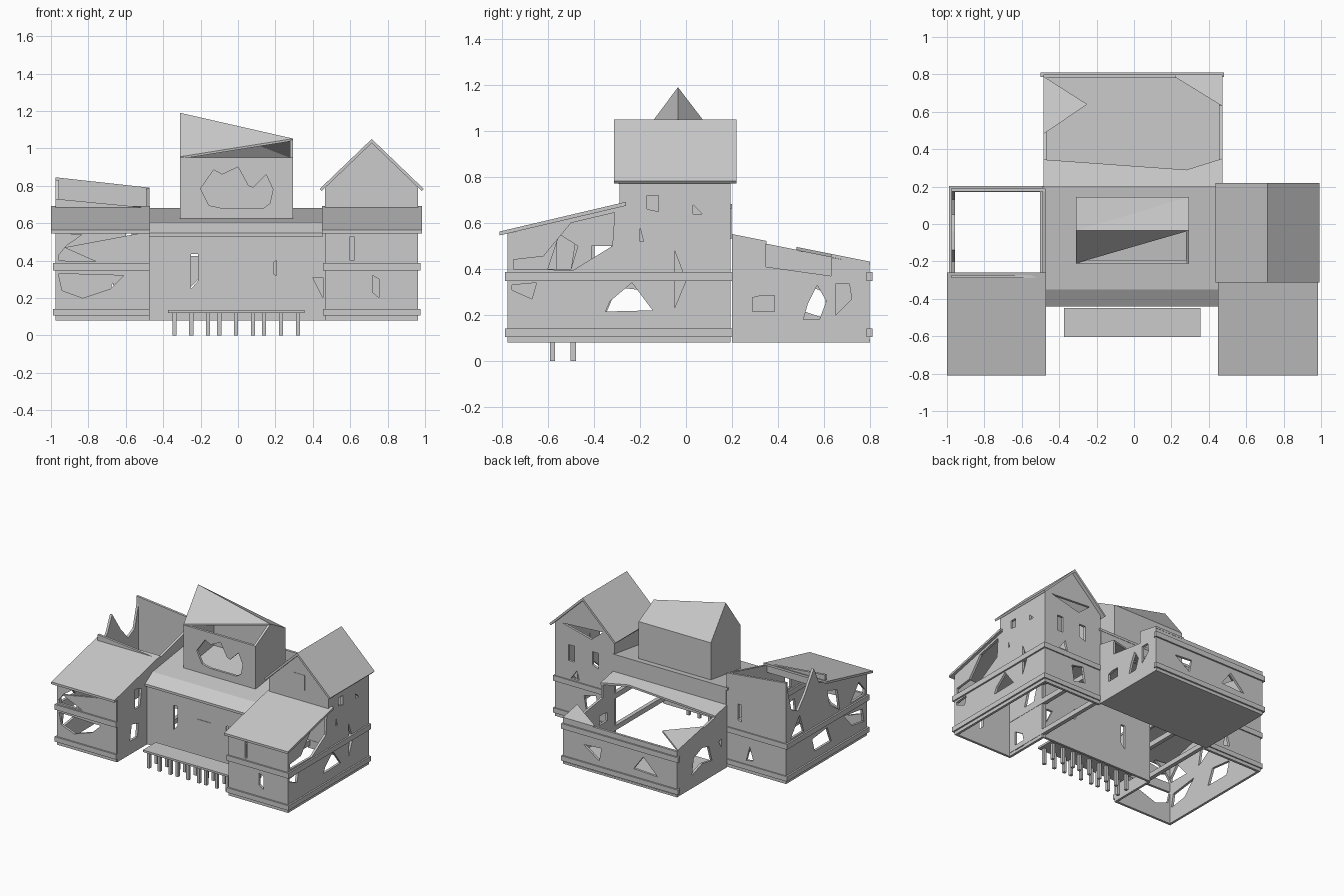
import bpy, bmesh
from mathutils import Vector

T = 0.018  # wall thickness


def plate(name, loops, vec):
    """Flat polygon (first loop) with holes (other loops), thickened along vec."""
    bm = bmesh.new()
    edges = []
    for loop in loops:
        vs = [bm.verts.new(p) for p in loop]
        edges += [bm.edges.new((vs[i - 1], vs[i])) for i in range(len(vs))]
    bmesh.ops.triangle_fill(bm, use_beauty=True, use_dissolve=False, edges=edges)
    ext = bmesh.ops.extrude_face_region(bm, geom=bm.faces[:], use_keep_orig=True)
    moved = [g for g in ext['geom'] if isinstance(g, bmesh.types.BMVert)]
    bmesh.ops.translate(bm, verts=moved, vec=Vector(vec))
    bmesh.ops.recalc_face_normals(bm, faces=bm.faces[:])
    me = bpy.data.meshes.new(name)
    bm.to_mesh(me)
    bm.free()
    ob = bpy.data.objects.new(name, me)
    bpy.context.collection.objects.link(ob)
    return ob


def wall_x(name, x, t, *loops):  # wall in the y-z plane
    return plate(name, [[(x, u, v) for u, v in l] for l in loops], (t, 0, 0))


def wall_y(name, y, t, *loops):  # wall in the x-z plane
    return plate(name, [[(u, y, v) for u, v in l] for l in loops], (0, t, 0))


def rect(a, b, c, d):
    return [(a, c), (b, c), (b, d), (a, d)]


def box(name, x0, x1, y0, y1, z0, z1):
    return wall_y(name, y0, y1 - y0, rect(x0, x1, z0, z1))


# Left wing walls, broken open at the top
wall_x("left_wing_outer_wall", -0.975, T,
       [(-.77, .08), (.19, .08), (.19, .84), (.13, .62), (.05, .58), (-.04, .68),
        (-.14, .83), (-.2, .7), (-.27, .675), (-.77, .555)],
       [(-.75, .4), (-.75, .44), (-.68, .52), (-.58, .4)],
       [(-.45, .4), (-.42, .56), (-.3, .6), (-.33, .48)],
       [(-.74, .2), (-.72, .3), (-.5, .33), (-.6, .22)],
       [(-.35, .2), (-.3, .32), (-.12, .3), (-.15, .2)],
       [(.14, .4), (.03, .54), (-.02, .4)])
wall_x("left_wing_inner_wall", -0.49, T,
       [(-.77, .08), (-.41, .08), (-.41, .5), (.19, .5), (.19, .79), (-.27, .675), (-.77, .555)],
       [(-.56, .4), (-.56, .55), (-.48, .53), (-.5, .4)],
       [(-.62, .18), (-.6, .3), (-.52, .28), (-.53, .18)])
wall_y("left_wing_front_wall", -0.775, T,
       rect(-.975, -.475, .08, .555),
       [(-.965, .4), (-.965, .42), (-.87, .54), (-.83, .54), (-.93, .47), (-.76, .395)],
       [(-.96, .33), (-.61, .32), (-.68, .25), (-.83, .2), (-.94, .24)])
wall_y("left_wing_back_wall", 0.175, T,
       [(-.975, .08), (-.475, .08), (-.475, .79), (-.975, .845)],
       [(-.6, .45), (-.6, .58), (-.57, .58), (-.57, .46)],
       [(-.7, .18), (-.67, .28), (-.64, .17)])
wall_y("left_wing_broken_gable", -0.29, T,
       [(-.975, .62), (-.475, .62), (-.475, .68), (-.56, .69), (-.975, .73)])

# Right wing walls with tall gabled tower
wall_x("right_wing_outer_wall", 0.945, T,
       [(-.77, .08), (.19, .08), (.19, .8), (-.29, .8), (-.29, .67), (-.77, .555)],
       [(-.75, .4), (-.75, .44), (-.62, .455), (-.5, .6), (-.31, .645), (-.32, .5), (-.49, .395)],
       [(-.76, .33), (-.65, .34), (-.67, .27), (-.76, .31)],
       [(-.35, .215), (-.33, .26), (-.235, .34), (-.145, .22)],
       [(-.05, .48), (0, .35), (-.05, .23)],
       [(-.17, .72), (-.12, .72), (-.12, .65), (-.17, .66)],
       [(.03, .68), (.07, .64), (.03, .64)],
       [(-.2, .52), (-.2, .58), (-.185, .52)])
wall_x("right_wing_inner_wall", 0.465, T,
       [(-.77, .08), (-.41, .08), (-.41, .5), (.19, .5), (.19, .8), (-.29, .8), (-.29, .67), (-.77, .555)],
       [(-.7, .1), (-.7, .25), (-.62, .2), (-.6, .1)],
       [(-.6, .4), (-.55, .55), (-.47, .5), (-.5, .4)])
wall_y("right_wing_front_wall", -0.775, T,
       rect(.465, .963, .08, .555),
       [(.72, .23), (.72, .32), (.755, .3), (.755, .2)],
       [(.6, .4), (.6, .53), (.62, .53), (.62, .4)])
wall_y("right_tower_front_gable", -0.29, T,
       [(.465, .6), (.963, .6), (.963, .79), (.715, 1.03), (.465, .79)])
wall_y("right_tower_back_gable", 0.175, T,
       [(.465, .08), (.963, .08), (.963, .79), (.715, 1.03), (.465, .79)],
       [(.9, .8), (.56, .82), (.66, .74)],
       [(.8, .53), (.8, .65), (.85, .65), (.85, .53)],
       [(.6, .53), (.6, .65), (.65, .65), (.65, .55)],
       [(.76, .4), (.78, .47), (.83, .4)],
       [(.6, .2), (.62, .32), (.72, .3), (.7, .18)])
for n, s in (("left", -1), ("right", 1)):
    xe = .715 + s * .278
    plate(f"right_tower_roof_{n}",
          [[(.715, -.313, 1.05), (xe, -.313, .783), (xe, .22, .783), (.715, .22, 1.05)]],
          (-s * .01, 0, -.012))

# Lean-to roofs at the front of both wings
for n, x0, x1, y1 in (("left", -1, -.47, -.26), ("right", .45, .985, -.26)):
    plate(f"{n}_wing_lean_to_roof",
          [[(x0, -.81, .563), (x1, -.81, .563), (x1, y1, .692), (x0, y1, .692)]], (0, 0, -.017))

# Horizontal timber bands around the wings and along the back
for lv, z0, z1 in (("lower", .105, .142), ("upper", .347, .387)):
    for n, x0, x1 in (("left", -.988, -.472), ("right", .455, .975)):
        box(f"{n}_{lv}_band_front", x0, x1, -.787, -.757, z0, z1)
        box(f"{n}_{lv}_band_back", x0, x1, .172, .202, z0, z1)
        box(f"{n}_{lv}_band_side_a", x0, x0 + .03, -.757, .172, z0, z1)
        box(f"{n}_{lv}_band_side_b", x1 - .03, x1, -.757, .172, z0, z1)
    box(f"rear_{lv}_band", -.5, .48, .785, .81, z0, z1)

# Central hall
wall_y("hall_front_wall", -0.415, T,
       rect(-.475, .465, .08, .55),
       [(-.25, .435), (-.215, .435), (-.215, .29), (-.25, .25)],
       [(.19, .39), (.205, .4), (.205, .32), (.19, .33)],
       [(.4, .31), (.455, .31), (.455, .2)])
wall_y("hall_back_upper_wall", 0.18, T, rect(-.475, .465, .53, .67))
plate("hall_roof_lower", [[(-.475, -.44, .548), (.455, -.44, .548), (.455, -.35, .605), (-.475, -.35, .605)]],
      (0, 0, -.018))
plate("hall_roof_upper", [[(-.49, -.35, .605), (.475, -.35, .605), (.475, .2, .682), (-.49, .2, .682)]],
      (0, 0, -.018))
box("front_door", -.055, .065, -.419, -.41, .15, .385)
box("front_window_panel", .22, .28, -.418, -.41, .28, .4)
box("gable_window_panel", .675, .765, -.293, -.285, .77, .885)

# Roof house on the hall
wall_y("cupola_front_wall", -0.21, T,
       rect(-.31, .295, .6, .95),
       [(-.2, .785), (-.13, .885), (-.085, .86), (0, .9), (.055, .8), (.08, .79),
        (.15, .86), (.187, .78), (.17, .705), (.135, .68), (-.085, .68), (-.155, .695)])
wall_y("cupola_back_wall", 0.127, T, rect(-.31, .295, .6, .95))
for n, x, zp in (("left", -.31, 1.18), ("right", .277, 1.045)):
    wall_x(f"cupola_{n}_gable", x, T, [(-.21, .6), (.145, .6), (.145, .95), (-.035, zp), (-.21, .95)])
plate("cupola_roof_back",
      [[(-.31, -.035, 1.19), (.295, -.035, 1.052), (.295, .145, .955)],
       ], (0, 0, -.012))
plate("cupola_roof_back_lower",
      [[(-.31, -.035, 1.19), (.295, .145, .955), (-.31, .145, .955)]], (0, 0, -.012))
plate("cupola_roof_front_remnant",
      [[(-.31, -.21, .955), (-.31, -.035, 1.19), (.295, -.035, 1.052)]], (0, 0, -.012))

# Rear extension: floor, walls and broken roof
box("rear_floor", -.485, .47, .2, .8, .08, .095)
wall_x("rear_right_wall", 0.455, T,
       [(.2, .08), (.795, .08), (.795, .42), (.63, .45), (.63, .37), (.345, .41), (.345, .51), (.2, .54)],
       [(.29, .215), (.29, .275), (.33, .285), (.385, .285), (.385, .215)],
       [(.53, .25), (.57, .33), (.61, .26), (.58, .18), (.51, .18)],
       [(.65, .2), (.65, .335), (.71, .335), (.72, .27)])
wall_x("rear_left_wall", -0.485, T,
       [(.2, .08), (.795, .08), (.795, .42), (.2, .54)],
       [(.38, .2), (.42, .32), (.5, .34), (.6, .3), (.62, .18), (.5, .22)],
       [(.27, .26), (.27, .32), (.3, .31)])
wall_y("rear_back_wall", 0.78, T,
       rect(-.485, .472, .08, .425),
       [(.3, .27), (.17, .18), (.15, .28)],
       [(-.32, .19), (-.2, .31), (-.12, .2)])


def rear_roof(name, pts):
    plate(name, [[(x, y, .552 - .2 * (y - .2)) for x, y in pts]], (0, 0, -.015))


rear_roof("rear_roof_strip", [(-.485, .2), (.472, .2), (.472, .35), (.28, .29), (-.485, .345)])
rear_roof("rear_roof_left_shard", [(-.485, .48), (-.25, .64), (-.485, .79)])
rear_roof("rear_roof_right_shard", [(.472, .63), (.472, .8), (.22, .8), (.22, .785)])

# Porch deck on stilts
box("porch_deck", -.375, .355, -.605, -.45, .12, .135)
for i, x in enumerate((-.34, -.25, -.16, -.1, -.01, .08, .14, .23, .32)):
    for j, y in enumerate((-.58, -.49)):
        box(f"porch_post_{i}_{j}", x - .011, x + .011, y - .011, y + .011, 0, .12)
